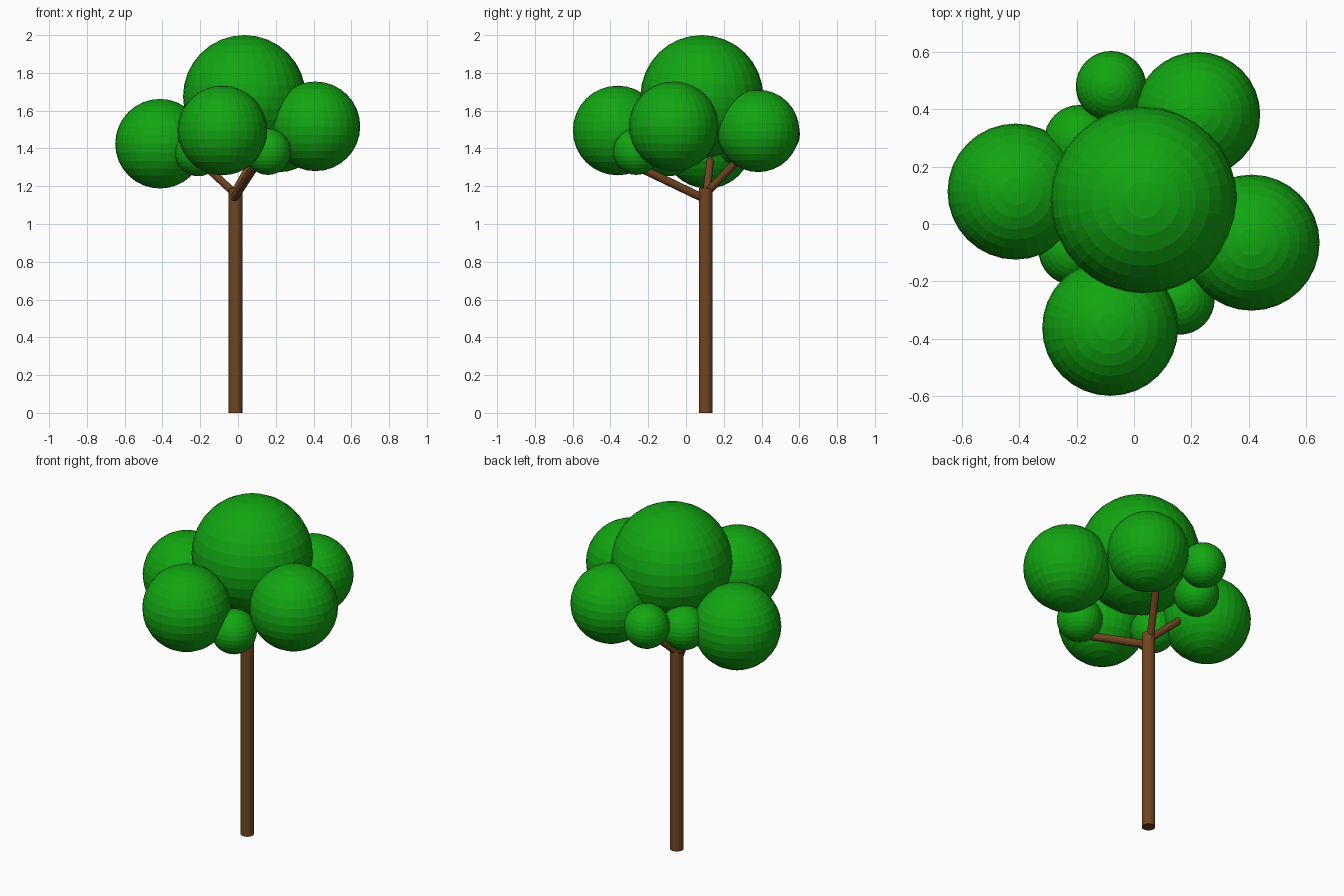
import bpy
from mathutils import Vector

if "Cube" in bpy.data.objects:
    bpy.data.objects.remove(bpy.data.objects["Cube"])


def make_material(name, color):
    mat = bpy.data.materials.new(name)
    mat.diffuse_color = (*color, 1.0)
    mat.use_nodes = True
    mat.node_tree.nodes["Principled BSDF"].inputs["Base Color"].default_value = mat.diffuse_color
    return mat


leaf_green = make_material("leaf green", (0.006, 0.38, 0.006))
bark_brown = make_material("bark brown", (0.17, 0.062, 0.015))


def limb(name, start, end, radius):
    """Straight round limb between two points."""
    a, b = Vector(start), Vector(end)
    bpy.ops.mesh.primitive_cylinder_add(vertices=32, radius=radius, depth=(b - a).length,
                                        location=(a + b) / 2,
                                        rotation=(b - a).to_track_quat('Z', 'Y').to_euler())
    obj = bpy.context.object
    obj.name = name
    obj.data.materials.append(bark_brown)


def foliage(name, center, radius):
    """Flat-faced ball of leaves."""
    bpy.ops.mesh.primitive_uv_sphere_add(segments=32, ring_count=16, radius=radius, location=center)
    obj = bpy.context.object
    obj.name = name
    obj.data.materials.append(leaf_green)


# Trunk and branches
limb("trunk", (-0.013, 0.105, 0), (-0.013, 0.105, 1.19), 0.036)
limb("front_branch", (-0.025, 0.105, 1.13), (0.085, -0.25, 1.30), 0.022)
limb("left_branch", (-0.015, 0.108, 1.16), (-0.22, 0.13, 1.35), 0.02)
limb("back_branch", (-0.02, 0.11, 1.165), (0.105, 0.315, 1.38), 0.02)

# Large foliage balls
foliage("crown_foliage", (0.034, 0.084, 1.675), 0.325)
foliage("left_foliage", (-0.413, 0.113, 1.425), 0.237)
foliage("right_foliage", (0.41, -0.065, 1.517), 0.237)
foliage("front_foliage", (-0.083, -0.362, 1.495), 0.237)
foliage("back_foliage", (0.222, 0.382, 1.493), 0.218)

# Small foliage balls
for name, center in (
    ("small_back_foliage", (-0.08, 0.48, 1.477)),
    ("small_back_left_foliage", (-0.19, 0.292, 1.426)),
    ("small_front_left_foliage", (-0.21, -0.09, 1.376)),
    ("small_front_right_foliage", (0.158, -0.263, 1.383)),
):
    foliage(name, center, 0.123)
